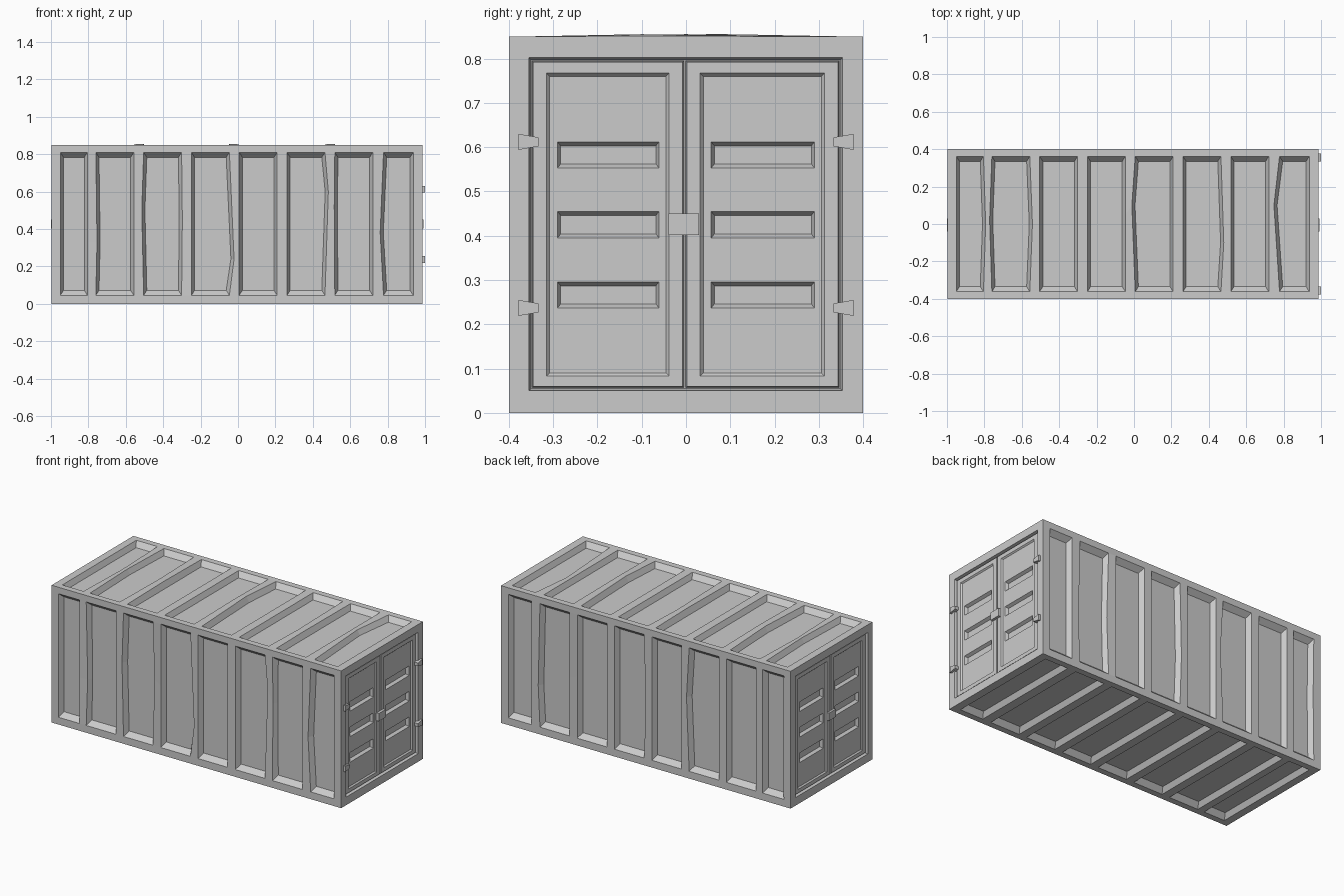
import bpy, bmesh
from mathutils import Vector

if "Cube" in bpy.data.objects:
    bpy.data.objects.remove(bpy.data.objects["Cube"])

X0, X1, W, H = -0.997, 0.987, 0.4, 0.85


class Sheet:
    """Collects faces in (u, v, depth) space of one side of the container."""

    def __init__(self, name, place):
        self.name, self.place, self.bm = name, place, bmesh.new()
        self.out = place(0, 0, -1) - place(0, 0, 0)

    def face(self, pts):
        f = self.bm.faces.new([self.bm.verts.new(self.place(*p)) for p in pts])
        f.normal_update()
        if f.normal.dot(self.out) < 0:
            f.normal_flip()

    def loops(self, a, b):
        n = len(a)
        for i in range(n):
            j = (i + 1) % n
            self.face([a[i], a[j], b[j], b[i]])

    def ring(self, ra, da, rb, db):
        self.loops(rect(ra, da), rect(rb, db))

    def recessed(self, u0, u1, v0, v1, panels, va, vb, depth, drop, iu, iv, bends={}):
        """Flat sheet with a row of sloped recesses; bends = dented rib edges."""
        vm = (va + vb) / 2

        def column(u, key=None):
            du, v, dd = bends.get(key, (0, vm, 0))
            return [(u, v0, depth), (u, va, depth), (u + du, v, depth + dd),
                    (u, vb, depth), (u, v1, depth)]
        cols = [column(u0)]
        for i, (a, b) in enumerate(panels):
            cols += [column(a, (i, 0)), column(b, (i, 1))]
        cols.append(column(u1))
        for i in range(len(cols) - 1):
            a, b = cols[i], cols[i + 1]
            for r in ((0, 1, 2, 3) if i % 2 == 0 else (0, 3)):
                self.face([a[r], b[r], b[r + 1], a[r + 1]])
            if i % 2:
                outer = [a[1], b[1], b[2], b[3], a[3], a[2]]
                su, sv = (1, -1, -1, -1, 1, 1), (1, 1, 0, -1, -1, 0)
                inner = [(p[0] + iu * s, p[1] + iv * t, depth + drop)
                         for p, s, t in zip(outer, su, sv)]
                self.loops(outer, inner)
                self.face([inner[k] for k in (0, 1, 2, 5)])
                self.face([inner[k] for k in (5, 2, 3, 4)])

    def finish(self):
        bmesh.ops.remove_doubles(self.bm, verts=self.bm.verts, dist=1e-5)
        make(self.name, self.bm)


def rect(r, d):
    a, b, c, e = r
    return [(a, c, d), (b, c, d), (b, e, d), (a, e, d)]


def shrink(r, k):
    return (r[0] + k, r[1] - k, r[2] + k, r[3] - k)


def make(name, bm):
    me = bpy.data.meshes.new(name)
    bm.to_mesh(me)
    bm.free()
    bpy.context.collection.objects.link(bpy.data.objects.new(name, me))


def prism(name, outline, xa, xb):
    """Extrude a (y, z) outline along x."""
    bm = bmesh.new()
    a = [bm.verts.new((xa, y, z)) for y, z in outline]
    b = [bm.verts.new((xb, y, z)) for y, z in outline]
    bm.faces.new(a)
    bm.faces.new(b)
    for i in range(len(a)):
        j = (i + 1) % len(a)
        bm.faces.new((a[i], a[j], b[j], b[i]))
    bmesh.ops.recalc_face_normals(bm, faces=bm.faces)
    make(name, bm)


# Long walls, roof and floor: eight recessed bays each, some edges dented
bays = [(-0.95, -0.805)]
bays += [(-0.76 + 0.2555 * i, -0.557 + 0.2555 * i) for i in range(6)]
bays += [(0.778, 0.937)]

front_bends = {(0, 1): (0.0, 0.33, 0), (2, 0): (-0.01, 0.5, 0), (3, 1): (0.025, 0.24, 0),
               (5, 1): (0.018, 0.6, 0), (1, 0): (0.006, 0.33, 0.006), (7, 0): (-0.018, 0.38, 0),
               (6, 0): (-0.003, 0.52, 0.006), (2, 1): (0.004, 0.45, 0.006)}
back_bends = {(0, 0): (0.005, 0.45, 0), (2, 1): (0.018, 0.5, 0), (4, 0): (-0.01, 0.35, 0),
              (6, 0): (0.008, 0.4, 0.006), (6, 1): (0.012, 0.3, 0)}
roof_bends = {(0, 1): (0.012, 0.0, 0), (1, 0): (-0.012, 0.02, 0), (1, 1): (0.014, 0.0, -0.005),
              (2, 0): (0, 0, -0.005), (3, 1): (0, 0.05, -0.005), (4, 0): (-0.018, 0.1, -0.005),
              (5, 1): (0.015, -0.1, -0.005), (6, 0): (0, -0.1, -0.003), (7, 0): (-0.03, 0.1, 0)}

walls = [
    ("front_wall", lambda u, v, d: Vector((u, -W + d, v)), 0, H, 0.045, 0.81, front_bends),
    ("back_wall", lambda u, v, d: Vector((u, W - d, v)), 0, H, 0.045, 0.81, back_bends),
    ("roof", lambda u, v, d: Vector((u, v, H - d)), -W, W, -0.362, 0.362, roof_bends),
    ("floor", lambda u, v, d: Vector((u, v, d)), -W, W, -0.362, 0.362, {}),
]
for name, place, v0, v1, va, vb, bends in walls:
    s = Sheet(name, place)
    s.recessed(X0, X1, v0, v1, bays, va, vb, 0, 0.031, 0.017, 0.027, bends)
    s.finish()

# Ends: frame, sunken groove and two door leaves with three slots each
slots = [(0.237, 0.296), (0.395, 0.455), (0.553, 0.612)]
ends = [("right", lambda u, v, d: Vector((X1 - d, v, u))),
        ("left", lambda u, v, d: Vector((X0 + d, v, u)))]
GROOVE = 0.022
for side, place in ends:
    s = Sheet(side + "_door_frame", place)
    opening = (0.05, 0.802, -0.355, 0.353)
    well = shrink(opening, 0.005)
    s.ring((0, H, -W, W), 0, opening, 0)
    s.ring(opening, 0, well, GROOVE)
    s.ring(well, GROOVE, (0.057, 0.795, -0.348, 0.346), GROOVE)
    s.face(rect((0.057, 0.795, -0.005, -0.001), GROOVE))
    s.finish()
    for name, y0, y1 in (("door_a", -0.348, -0.005), ("door_b", -0.001, 0.346)):
        s = Sheet(side + "_" + name, place)
        base = (0.057, 0.795, y0, y1)
        leaf = shrink(base, 0.003)
        panel = (0.083, 0.767, y0 + 0.033, y1 - 0.033)
        inner = shrink(panel, 0.007)
        s.ring(base, GROOVE, leaf, 0.01)
        s.ring(leaf, 0.01, panel, 0.01)
        s.ring(panel, 0.01, inner, 0.018)
        s.recessed(*inner, slots, y0 + 0.058, y1 - 0.056, 0.018, 0.018, 0.009, 0.007)
        s.finish()

# Latches across the door gaps
latch = [(-0.04, 0.402), (0.029, 0.402), (0.029, 0.45), (-0.04, 0.45)]
prism("right_latch", latch, X1 - 0.018, X1 + 0.006)
prism("left_latch", latch, X0 + 0.018, X0 - 0.003)

# Tapered hinges on the right end
for z in (0.237, 0.612):
    for sy in (-1, 1):
        prism("hinge", [(sy * 0.378, z - 0.018), (sy * 0.333, z - 0.01),
                        (sy * 0.333, z + 0.01), (sy * 0.378, z + 0.018)], X1 - 0.02, 1.0)
